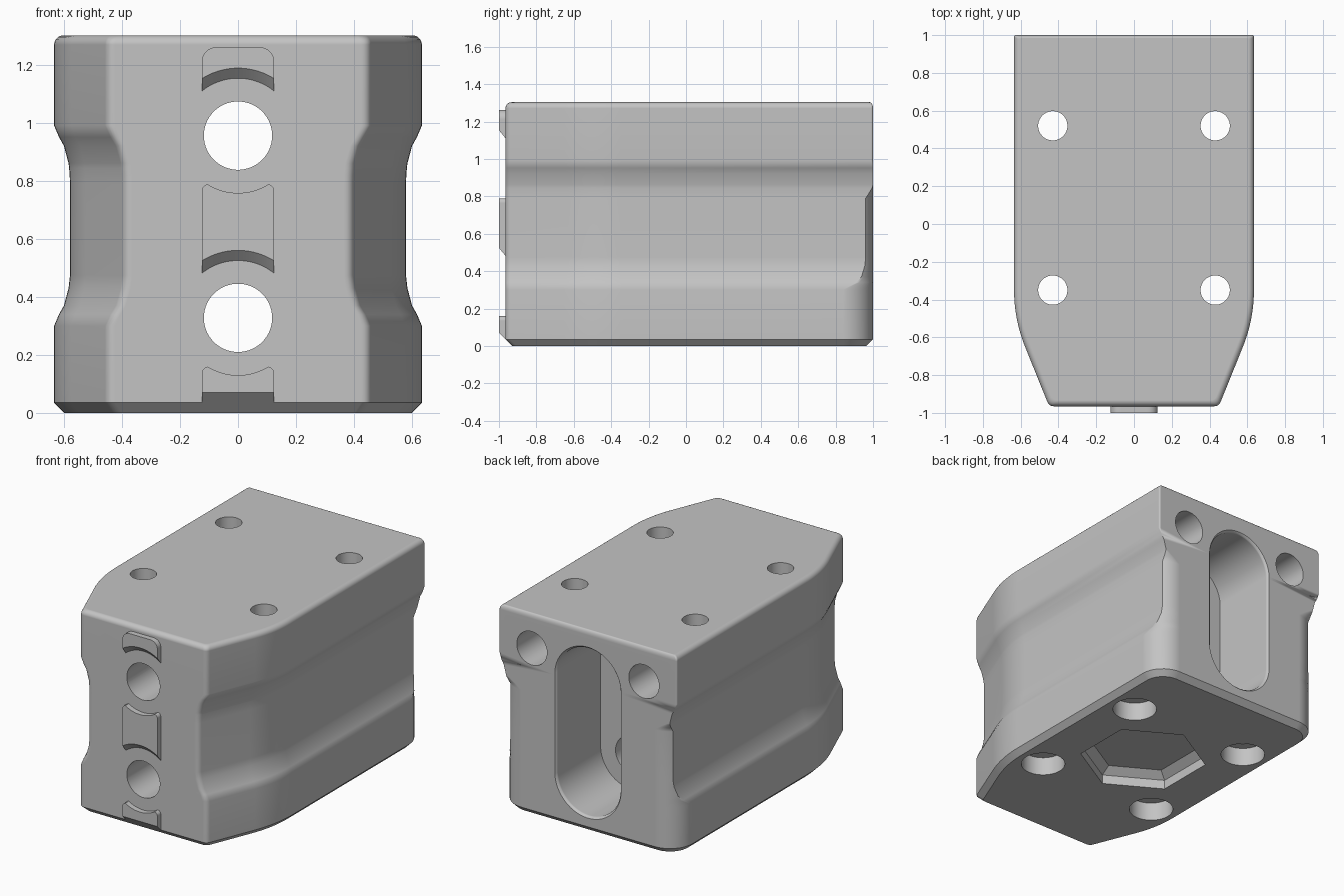
import bpy, bmesh, math

cube = bpy.data.objects.get("Cube")
if cube:
    bpy.data.objects.remove(cube, do_unlink=True)

grey = bpy.data.materials.new("plain_grey")
grey.use_nodes = True
colour = (0.55, 0.55, 0.55, 1)
grey.diffuse_color = colour
grey.node_tree.nodes["Principled BSDF"].inputs["Base Color"].default_value = colour

W, FRONT, BACK, TOP = 0.635, -0.965, 1.0, 1.303
HOLES = (0.957, 0.328)          # heights of the two front bores
PAD_IN, PAD_OUT, PAD_W = 0.198, 0.233, 0.125


def loft(name, rings):
    """Closed solid skinned through matching rings of points."""
    bm = bmesh.new()
    loops = [[bm.verts.new(p) for p in ring] for ring in rings]
    n = len(loops[0])
    for a, b in zip(loops, loops[1:]):
        for i in range(n):
            j = (i + 1) % n
            bm.faces.new((a[i], a[j], b[j], b[i]))
    bm.faces.new(loops[0])
    bm.faces.new(loops[-1])
    bmesh.ops.remove_doubles(bm, verts=bm.verts, dist=1e-5)
    bmesh.ops.recalc_face_normals(bm, faces=bm.faces)
    mesh = bpy.data.meshes.new(name)
    bm.to_mesh(mesh)
    bm.free()
    mesh.materials.append(grey)
    obj = bpy.data.objects.new(name, mesh)
    bpy.context.collection.objects.link(obj)
    return obj


def finish(obj):
    bpy.ops.object.select_all(action='DESELECT')
    obj.select_set(True)
    bpy.context.view_layer.objects.active = obj
    bpy.ops.object.shade_smooth_by_angle(angle=math.radians(31))
    obj.modifiers.new("face_weighting", 'WEIGHTED_NORMAL').keep_sharp = True


def outline(z, side, rim=0, rim_back=0, r=0.16):
    """Plan outline at one height: tapered nose, straight sides, back corners."""
    big, bend, half = 0.8, math.radians(22), []
    rad = big - side - rim
    for i in range(11):
        a = bend * i / 10
        half.append((W - big + rad * math.cos(a), -0.35 - rad * math.sin(a)))
    half.reverse()
    # small round on the nose corner
    x, y = half[0]
    yf = FRONT + rim
    cx = x - (y - yf) * math.tan(bend)
    s = 0.025
    p, q = (cx - s, yf), (cx + s * math.sin(bend), yf + s * math.cos(bend))
    nose = []
    for t in (0, 0.25, 0.5, 0.75, 1):
        u, v, w = (1 - t) ** 2, 2 * t * (1 - t), t * t
        nose.append((u * p[0] + v * cx + w * q[0], u * p[1] + v * yf + w * q[1]))
    half = nose + half
    # back corner arc, cut off where the side groove crosses it
    rr = max(r - rim, 0.01)
    start = math.acos(max(0, (rr - side) / rr))
    for i in range(11):
        a = start + (math.pi / 2 - start) * i / 10
        half.append((min(W - rim - rr + rr * math.cos(a), W - rim - side),
                     BACK - rim_back - rr + rr * math.sin(a)))
    return [(x, y, z) for x, y in half] + [(-x, y, z) for x, y in reversed(half)]


# body: chamfered foot, side groove, rounded top edge
rows = [outline(0, 0, 0.035, 0.035), outline(0.035, 0)]
groove = ((0.30, 0), (0.34, 0.017), (0.37, 0.034), (0.43, 0.05), (0.475, 0.055))
rows += [outline(z, d) for z, d in groove]
rows += [outline(z, d, r=r) for z, d, r in
         ((0.79, 0.055, 0.16), (0.82, 0.054, 0.12), (0.845, 0.052, 0.08))]
rows += [outline(1.292 - z, d, r=0.01) for z, d in reversed(groove[:4])]
for i in range(6):
    a = math.pi / 2 * i / 5
    inset = 0.032 * (1 - math.cos(a))
    rows.append(outline(TOP - 0.032 * (1 - math.sin(a)), 0, inset, inset / 2, 0.01))
body = loft("body", rows)


def cutter(name, axis, u, v, steps, n=48, stretch=0):
    """Bore along an axis; steps are (position, radius), stretch makes a slot."""
    rings = []
    for pos, r in steps:
        ring = []
        for i in range(n):
            a = (i + 0.5) * 2 * math.pi / n
            s = math.sin(a)
            du, dv = r * math.cos(a), r * s + math.copysign(stretch, s)
            ring.append((u + du, pos, v + dv) if axis == 'y' else (u + du, v + dv, pos))
        rings.append(ring)
    return loft(name, rings)


cutters = []
mid = sum(HOLES) / 2
# rear slot with a softened rim
cutters.append(cutter("slot_cutter", 'y', 0, mid,
                      ((0.55, 0.225), (0.982, 0.225), (0.99, 0.228), (0.997, 0.234), (1.01, 0.247)),
                      n=64, stretch=HOLES[0] - mid))
# front bores into the slot
for z in HOLES:
    cutters.append(cutter("front_bore_cutter", 'y', 0, z, ((-1.1, 0.118), (0.6, 0.118))))
# hexagonal pocket underneath
cutters.append(cutter("hex_pocket_cutter", 'z', 0, 0.085,
                      ((-0.1, 0.385), (0.06, 0.385), (0.1, 0.325)), n=6))
for x in (-0.43, 0.43):
    # rear blind holes
    cutters.append(cutter("rear_hole_cutter", 'y', math.copysign(0.4, x), 1.08,
                          ((0.65, 0.108), (1.1, 0.108))))
    # vertical through holes, counterbored from below
    for y in (-0.35, 0.52):
        cutters.append(cutter("bolt_hole_cutter", 'z', x, y,
                              ((-0.1, 0.133), (0.12, 0.133), (0.12001, 0.0775), (1.4, 0.0775))))

bpy.context.view_layer.objects.active = body
for c in cutters:
    c.hide_render = True
    mod = body.modifiers.new("cut", 'BOOLEAN')
    mod.operation, mod.solver, mod.object = 'DIFFERENCE', 'EXACT', c
    bpy.ops.object.modifier_apply(modifier=mod.name)
    bpy.data.objects.remove(c, do_unlink=True)
finish(body)


def arc(r, x):
    return math.sqrt(max(r * r - x * x, 0))


def pad(name, top, low_front, low_back, corner, r):
    """Raised front pad; edges are functions of x, upper corners are rounded."""
    columns = []
    for i in range(33):
        x = -PAD_W * math.cos(math.pi * i / 32)
        zt = top(x)
        over = abs(x) - (PAD_W - r)
        if over > 0:
            zt = min(zt, corner - r + arc(r, over))
        columns.append([(x, -1, zt), (x, -1, low_front(x)), (x, FRONT, low_back(x)),
                        (x, FRONT + 0.01, low_back(x)), (x, FRONT + 0.01, zt)])
    finish(loft(name, columns))


def above(z, r):
    return lambda x: z + arc(r, x)


def below(z):
    return lambda x: z - arc(PAD_IN, x)


hi, lo = HOLES
pad("upper_pad", lambda x: 1.262, above(hi, PAD_OUT), above(hi, PAD_IN), 1.262, 0.05)
pad("middle_pad", below(hi), above(lo, PAD_OUT), above(lo, PAD_IN), 0.79, 0.025)
pad("lower_pad", below(lo), lambda x: 0.07, lambda x: 0.035, 0.16, 0.025)
